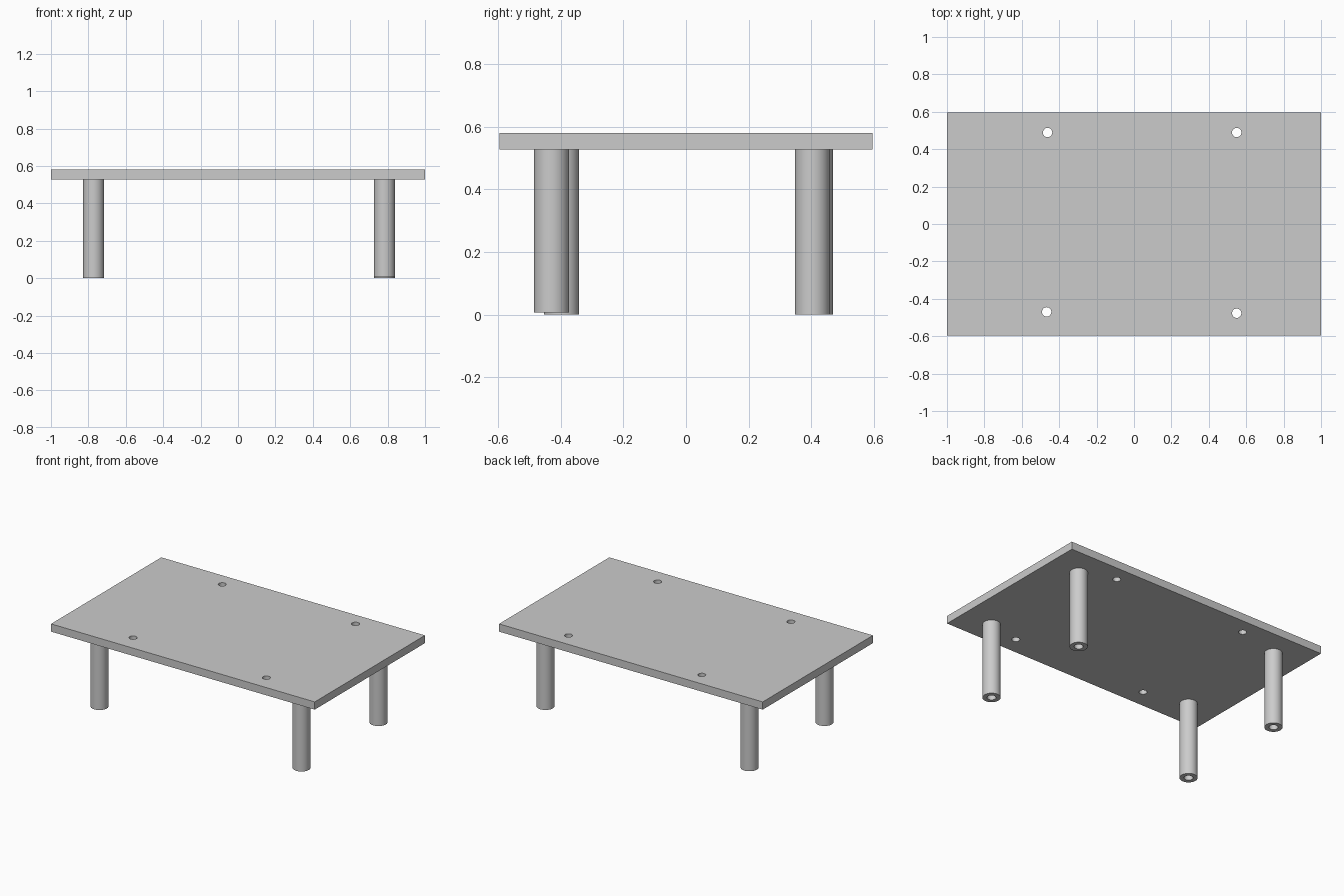
import bpy
from mathutils import Matrix, Vector

cube = bpy.data.objects.get("Cube")
if cube:
    bpy.data.objects.remove(cube, do_unlink=True)

TOP, UNDER = 0.58, 0.527
LEG_R, BORE_R, HOLE_R = 0.056, 0.028, 0.025

# One plain grey for the whole table
grey = bpy.data.materials.new("plain grey")
grey.use_nodes = True
colour = (0.6, 0.6, 0.6, 1.0)
grey.diffuse_color = colour
grey.node_tree.nodes["Principled BSDF"].inputs["Base Color"].default_value = colour


def cylinder(name, x, y, radius, low, high):
    bpy.ops.mesh.primitive_cylinder_add(vertices=48, radius=radius, depth=high - low,
                                        location=(x, y, (low + high) / 2))
    obj = bpy.context.object
    obj.name = name
    obj.data.materials.append(grey)
    return obj


def cut(obj, cutter):
    mod = obj.modifiers.new("cut", "BOOLEAN")
    mod.operation = "DIFFERENCE"
    mod.solver = "EXACT"
    mod.object = cutter
    bpy.ops.object.select_all(action="DESELECT")
    bpy.context.view_layer.objects.active = obj
    obj.select_set(True)
    bpy.ops.object.modifier_apply(modifier=mod.name)
    bpy.data.objects.remove(cutter, do_unlink=True)


def smooth(obj):
    bpy.ops.object.select_all(action="DESELECT")
    bpy.context.view_layer.objects.active = obj
    obj.select_set(True)
    bpy.ops.object.shade_smooth_by_angle()


# Table top with four drilled holes
bpy.ops.mesh.primitive_cube_add(size=1, location=(0, 0, (TOP + UNDER) / 2))
table_top = bpy.context.object
table_top.name = "table_top"
table_top.data.transform(Matrix.Diagonal(Vector((2, 1.194, TOP - UNDER, 1))))
table_top.data.materials.append(grey)
for x, y in ((-0.462, 0.489), (0.549, 0.489), (-0.467, -0.47), (0.549, -0.477)):
    cut(table_top, cylinder("hole_cutter", x, y, HOLE_R, UNDER - 0.1, TOP + 0.1))
smooth(table_top)

# Round hollow legs, slightly uneven in place and length
legs = {
    "front_left_leg": (0.783, -0.43, 0.007),
    "back_left_leg": (0.783, 0.404, 0),
    "front_right_leg": (-0.772, -0.398, 0),
    "back_right_leg": (-0.772, 0.414, 0),
}
for name, (x, y, foot) in legs.items():
    leg = cylinder(name, x, y, LEG_R, foot, UNDER)
    cut(leg, cylinder("bore_cutter", x, y, BORE_R, foot - 0.1, UNDER + 0.1))
    smooth(leg)
